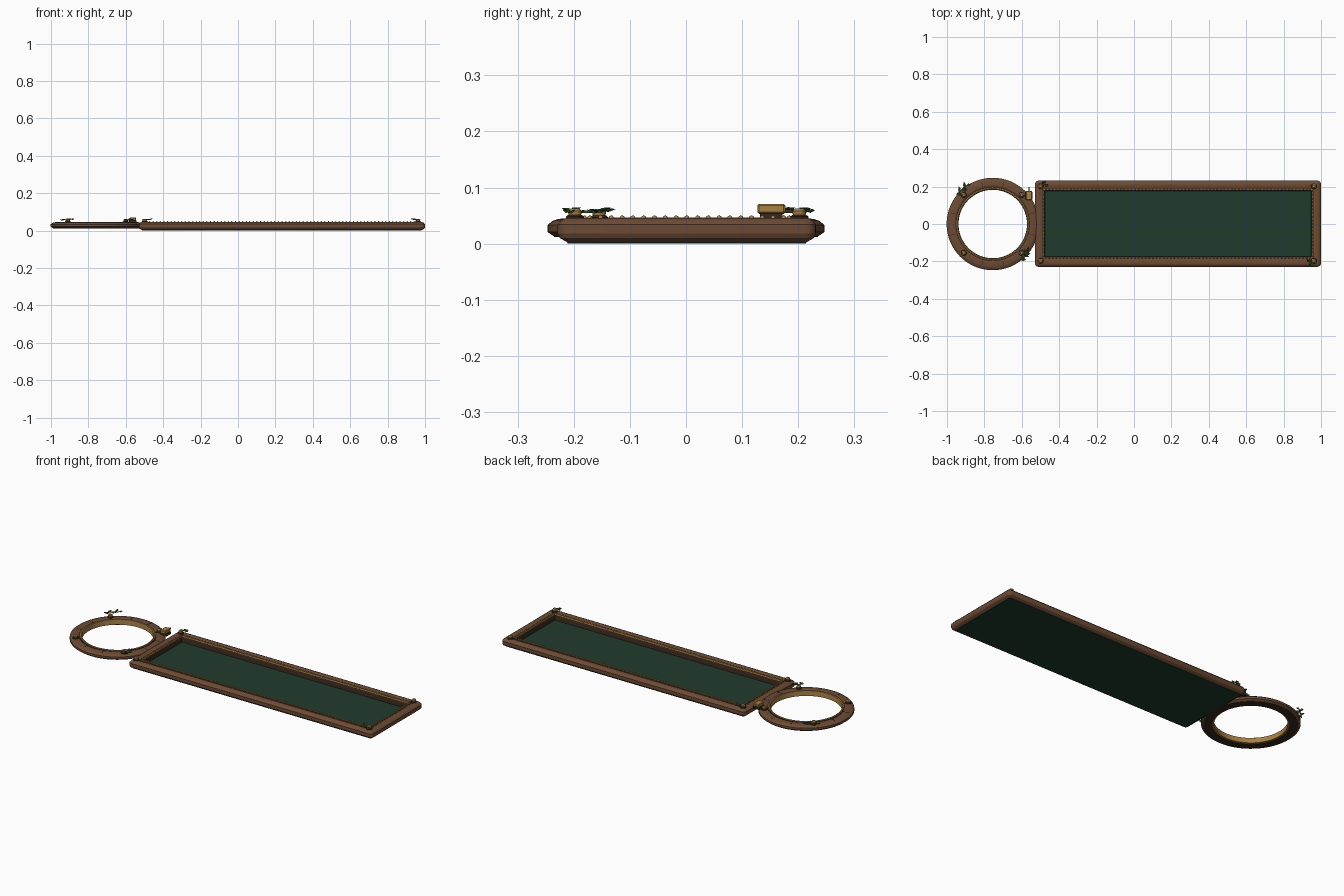
import bpy, bmesh, math, random
from mathutils import Vector, Matrix

if "Cube" in bpy.data.objects:
    bpy.data.objects.remove(bpy.data.objects["Cube"])

random.seed(4)


def material(name, r, g, b):
    m = bpy.data.materials.new(name)
    m.diffuse_color = (r, g, b, 1)
    m.use_nodes = True
    m.node_tree.nodes["Principled BSDF"].inputs["Base Color"].default_value = m.diffuse_color
    return m


WOOD = material("brown wood", 0.15, 0.070, 0.036)
DARK = material("dark wood", 0.040, 0.020, 0.012)
GOLD = material("aged gold", 0.38, 0.215, 0.062)
GREEN = material("dark green panel", 0.0150, 0.043, 0.027)
LEAF = material("leaf green", 0.085, 0.16, 0.035)
DEEP = material("deep leaf green", 0.035, 0.085, 0.022)

# Layout of the two joined frames
RING = (-0.755, 0.0)
RING_R = 0.247
X0, X1, Y0, Y1 = -0.53, 1.0, -0.229, 0.232


def finish(name, bm, mat, angle=None):
    bmesh.ops.recalc_face_normals(bm, faces=bm.faces)
    me = bpy.data.meshes.new(name)
    bm.to_mesh(me)
    bm.free()
    ob = bpy.data.objects.new(name, me)
    bpy.context.collection.objects.link(ob)
    me.materials.append(mat)
    if angle:
        bpy.context.view_layer.objects.active = ob
        ob.select_set(True)
        bpy.ops.object.shade_smooth_by_angle(angle=math.radians(angle))
        ob.select_set(False)
    return ob


def rect_loop(inset, z, steps=4):
    """Rounded rectangle at a given distance inside the panel outline."""
    r = max(0.02 - inset, 0.002)
    pts = []
    for k, (sx, sy) in enumerate([(1, 1), (-1, 1), (-1, -1), (1, -1)]):
        cx = X1 - inset - r if sx > 0 else X0 + inset + r
        cy = Y1 - inset - r if sy > 0 else Y0 + inset + r
        for i in range(steps + 1):
            a = math.pi / 2 * (k + i / steps)
            pts.append((cx + r * math.cos(a), cy + r * math.sin(a), z))
    return pts


def ring_loop(inset, z, n=64):
    r = RING_R - inset
    return [(RING[0] + r * math.cos(math.tau * i / n),
             RING[1] + r * math.sin(math.tau * i / n), z) for i in range(n)]


def sweep(name, loop, profile, mat, angle=25, closed=True):
    """Sweep an (inset, z) profile round a loop; open profiles get end caps."""
    bm = bmesh.new()
    rows = [[bm.verts.new(p) for p in loop(d, z)] for d, z in profile]
    n = len(rows[0])
    for j in range(len(rows) if closed else len(rows) - 1):
        a, b = rows[j], rows[(j + 1) % len(rows)]
        for i in range(n):
            k = (i + 1) % n
            bm.faces.new((a[i], a[k], b[k], b[i]))
    if not closed:
        bm.faces.new(rows[0])
        bm.faces.new(rows[-1])
    return finish(name, bm, mat, angle)


def box(bm, centre, size, turn=0.0):
    m = (Matrix.Translation(centre) @ Matrix.Rotation(turn, 4, 'Z')
         @ Matrix.Diagonal((*size, 1)))
    bmesh.ops.create_cube(bm, size=1, matrix=m)


# Panel: backing board, wooden moulding, dark inner step and gold trim
sweep("panel_board", rect_loop, [(0.018, 0.0), (0.018, 0.010)], GREEN, None, False)
sweep("panel_frame", rect_loop,
      [(0.018, 0.002), (0.004, 0.010), (0.0, 0.018), (0.0, 0.034), (0.007, 0.042),
       (0.016, 0.046), (0.030, 0.046), (0.038, 0.042), (0.042, 0.042), (0.042, 0.006)], WOOD)
sweep("panel_inner_step", rect_loop,
      [(0.041, 0.006), (0.041, 0.043), (0.050, 0.043), (0.053, 0.036), (0.055, 0.006)], DARK)
sweep("panel_gold_trim", rect_loop,
      [(0.045, 0.036), (0.045, 0.046), (0.051, 0.046), (0.052, 0.036)], GOLD)

# Gold beading along the trim
bm = bmesh.new()
d = 0.048
for (ax, ay), (bx, by) in [((X0 + d, Y0 + d), (X1 - d, Y0 + d)), ((X0 + d, Y1 - d), (X1 - d, Y1 - d)),
                           ((X0 + d, Y0 + d), (X0 + d, Y1 - d)), ((X1 - d, Y0 + d), (X1 - d, Y1 - d))]:
    a, b = Vector((ax, ay, 0.046)), Vector((bx, by, 0.046))
    count = round((b - a).length / 0.019)
    for i in range(count):
        bmesh.ops.create_icosphere(bm, subdivisions=1, radius=0.0048,
                                   matrix=Matrix.Translation(a.lerp(b, (i + 0.5) / count)))
finish("panel_beading", bm, GOLD, 60)

# Round frame: chamfered wooden ring, dark groove and gold lining
sweep("ring_frame", ring_loop,
      [(0.012, 0.013), (0.0, 0.021), (0.0, 0.033), (0.010, 0.041), (0.020, 0.044),
       (0.042, 0.044), (0.050, 0.040), (0.056, 0.040), (0.056, 0.013)], WOOD)
sweep("ring_groove", ring_loop,
      [(0.048, 0.039), (0.048, 0.0425), (0.053, 0.0425), (0.053, 0.039)], DARK)
sweep("ring_gold_lining", ring_loop,
      [(0.053, 0.014), (0.053, 0.045), (0.057, 0.047), (0.062, 0.045), (0.064, 0.016)], GOLD)
sweep("ring_underside", ring_loop,
      [(0.012, 0.012), (0.012, 0.014), (0.056, 0.014), (0.056, 0.012)], DARK)

# Dark joints between the wooden ring segments
bm = bmesh.new()
for i in range(12):
    a = math.tau * (i + 0.5) / 12
    r = RING_R - 0.031
    box(bm, (RING[0] + r * math.cos(a), RING[1] + r * math.sin(a), 0.0425), (0.030, 0.003, 0.004), a)
finish("ring_joints", bm, DARK)


def stud(name, x, y, z, r):
    """Dark washer with a domed gold head."""
    for part, mat, prof in [
            ("washer", DARK, [(r * 1.35, -0.004), (r * 1.35, 0.003), (r * 1.05, 0.006)]),
            ("head", GOLD, [(r * 0.9, 0.005), (r, 0.009), (r, 0.013), (r * 0.6, 0.018)])]:
        def loop(rad, h):
            return [(x + rad * math.cos(math.tau * i / 12),
                     y + rad * math.sin(math.tau * i / 12), z + h) for i in range(12)]
        sweep(f"{name}_{part}", loop, prof, mat, 30, False)


for i, (x, y) in enumerate([(-0.50, 0.202), (0.962, 0.202), (-0.50, -0.198), (0.962, -0.198)]):
    stud(f"panel_stud_{i + 1}", x, y, 0.045, 0.012)
for i in range(4):
    a = math.pi / 4 + i * math.pi / 2
    stud(f"ring_stud_{i + 1}", RING[0] + 0.219 * math.cos(a), 0.219 * math.sin(a), 0.044, 0.012)

# Gold clasp linking the ring to the panel
bm = bmesh.new()
box(bm, (-0.562, 0.152, 0.062), (0.034, 0.050, 0.018))
bmesh.ops.bevel(bm, geom=bm.edges[:], offset=0.003, segments=1, affect='EDGES')
finish("clasp", bm, GOLD)
bm = bmesh.new()
box(bm, (-0.562, 0.152, 0.047), (0.040, 0.040, 0.014))
box(bm, (-0.562, 0.182, 0.058), (0.006, 0.030, 0.006))
finish("clasp_mount", bm, DARK)


def leaf(bm, base, turn, length, tilt):
    """Pointed leaf folded along its midrib."""
    m = Matrix.Translation(base) @ Matrix.Rotation(turn, 4, 'Z') @ Matrix.Rotation(-tilt, 4, 'Y')
    w = length * 0.3
    v = [bm.verts.new(m @ Vector(p)) for p in
         [(0, 0, 0), (length * 0.45, w, 0.003), (length, 0, 0),
          (length * 0.45, -w, 0.003), (length * 0.45, 0, -0.001), (length * 0.45, 0, -0.004)]]
    for a, b, c in [(0, 4, 1), (1, 4, 2), (2, 4, 3), (3, 4, 0),
                    (0, 1, 5), (1, 2, 5), (2, 3, 5), (3, 0, 5)]:
        bm.faces.new((v[a], v[b], v[c]))


def sprig(name, start, end, z, count, length):
    """Stem between two points with leaves on alternating sides."""
    a, b = Vector((*start, z)), Vector((*end, z + 0.004))
    heading = math.atan2(b.y - a.y, b.x - a.x)
    for part, mat, odd in (("light_leaves", LEAF, 0), ("deep_leaves", DEEP, 1)):
        bm = bmesh.new()
        for i in range(odd, count, 2):
            side = 1 if (i // 2) % 2 else -1
            leaf(bm, a.lerp(b, i / max(count - 1, 1)),
                 heading + side * random.uniform(0.5, 1.3), length * random.uniform(0.8, 1.1),
                 random.uniform(0.05, 0.25))
        if odd:
            box(bm, (a + b) / 2, ((b - a).length, 0.004, 0.004), heading)
        finish(f"{name}_{part}", bm, mat)


# Leaf sprigs on opposite corners of both frames
sprig("ring_upper_sprig", (-0.950, 0.158), (-0.895, 0.208), 0.056, 9, 0.029)
sprig("ring_lower_sprig", (-0.605, -0.190), (-0.570, -0.150), 0.055, 8, 0.026)
sprig("panel_upper_sprig", (-0.505, 0.216), (-0.470, 0.212), 0.056, 6, 0.020)
sprig("panel_lower_sprig", (0.975, -0.210), (0.937, -0.206), 0.056, 6, 0.022)
